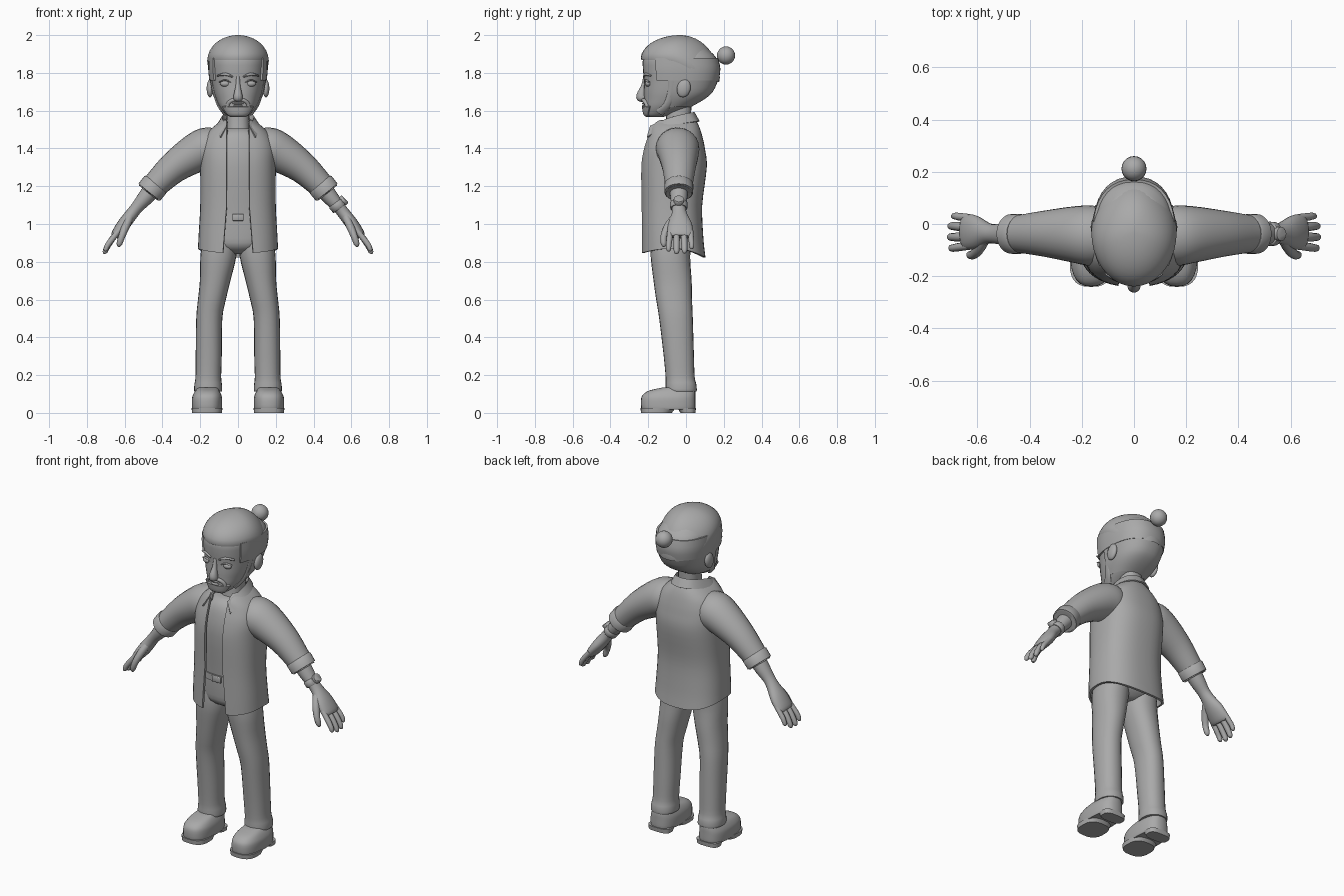
import bpy, bmesh, math
from mathutils import Vector, Matrix

GREY = bpy.data.materials.new("plain_grey")
GREY.diffuse_color = (0.4, 0.4, 0.4, 1)


def finish(name, bm, mirror=False, thick=0.0, bevel=0.0, recalc=True):
    if recalc:
        bmesh.ops.recalc_face_normals(bm, faces=bm.faces[:])
    me = bpy.data.meshes.new(name)
    bm.to_mesh(me)
    bm.free()
    ob = bpy.data.objects.new(name, me)
    bpy.context.collection.objects.link(ob)
    me.materials.append(GREY)
    if thick:
        m = ob.modifiers.new("thickness", 'SOLIDIFY')
        m.thickness, m.offset = thick, -1
    if bevel:
        m = ob.modifiers.new("bevel", 'BEVEL')
        m.width, m.segments = bevel, 2
    if mirror:
        m = ob.modifiers.new("mirror", 'MIRROR')
        m.use_mirror_merge = False
    bpy.ops.object.select_all(action='DESELECT')
    ob.select_set(True)
    bpy.context.view_layer.objects.active = ob
    for m in list(ob.modifiers):
        bpy.ops.object.modifier_apply(modifier=m.name)
    bpy.ops.object.shade_smooth_by_angle(angle=math.radians(45))
    return ob


def loft(name, rings, closed=True, **kw):
    """Skin a stack of equal rings; closed rings are capped."""
    bm = bmesh.new()
    vs = [[bm.verts.new(p) for p in r] for r in rings]
    n = len(vs[0])
    for lo, hi in zip(vs, vs[1:]):
        for j in range(n if closed else n - 1):
            k = (j + 1) % n
            bm.faces.new((lo[j], lo[k], hi[k], hi[j]))
    if closed:
        bm.faces.new(vs[0][::-1])
        bm.faces.new(vs[-1])
    return finish(name, bm, recalc=closed, **kw)


def spline(rows, k=3):
    """Catmull-Rom interpolation of number tuples."""
    out = []
    for i in range(len(rows) - 1):
        quad = (rows[max(i - 1, 0)], rows[i], rows[i + 1], rows[min(i + 2, len(rows) - 1)])
        for s in range(k):
            t = s / k
            out.append(tuple(0.5 * (2 * b + (c - a) * t + (2 * a - 5 * b + 4 * c - d) * t * t
                             + (3 * b - a - 3 * c + d) * t ** 3) for a, b, c, d in zip(*quad)))
    return out + [rows[-1]]


def spow(v, p):
    return math.copysign(abs(v) ** p, v)


def level(row, angles, p):
    """Horizontal ring: z, centre x, half width, front y, back y."""
    z, cx, w, yf, yb = row
    c, d = (yf + yb) / 2, (yb - yf) / 2
    return [Vector((cx + w * spow(math.sin(a), p), c - d * spow(math.cos(a), p), z)) for a in angles]


def arc(a0, a1, n):
    return [a0 + (a1 - a0) * i / n for i in range(n + 1)]


def stack(name, rows, n=28, p=0.85, k=3, **kw):
    return loft(name, [level(r, arc(0, 2 * math.pi, n)[:-1], p) for r in spline(rows, k)], **kw)


def tube(name, rows, n=16, k=3, **kw):
    """Tube along a path: x, y, z, radius in depth, radius across."""
    rows = spline(rows, k)
    pts = [Vector(r[:3]) for r in rows]
    rings = []
    for i, r in enumerate(rows):
        d = (pts[min(i + 1, len(pts) - 1)] - pts[max(i - 1, 0)]).normalized()
        a = Vector((0, 1, 0))
        a = (a - d * a.dot(d)).normalized()
        b = d.cross(a)
        rings.append([pts[i] + a * r[3] * math.cos(t) + b * r[4] * math.sin(t)
                      for t in arc(0, 2 * math.pi, n)[:-1]])
    return loft(name, rings, **kw)


def ball(name, loc, rad, rot=None, **kw):
    bm = bmesh.new()
    m = Matrix.Translation(loc) @ (rot or Matrix()) @ Matrix.Diagonal((*rad, 1))
    bmesh.ops.create_uvsphere(bm, u_segments=20, v_segments=12, radius=1, matrix=m)
    return finish(name, bm, **kw)


def box(name, loc, size, **kw):
    bm = bmesh.new()
    bmesh.ops.create_cube(bm, size=1, matrix=Matrix.Translation(loc) @ Matrix.Diagonal((*size, 1)))
    return finish(name, bm, **kw)


# Head and neck
HEAD = [(1.567, 0, .04, -.20, -.12), (1.58, 0, .062, -.215, -.08), (1.62, 0, .096, -.222, .02),
        (1.66, 0, .116, -.222, .09), (1.70, 0, .13, -.223, .135), (1.76, 0, .142, -.222, .163),
        (1.82, 0, .148, -.228, .172), (1.88, 0, .147, -.225, .16), (1.93, 0, .11, -.18, .11)]
stack("head", HEAD, n=36)
stack("neck", [(1.42, 0, .075, -.13, .03), (1.5, 0, .062, -.11, .025), (1.66, 0, .06, -.10, .03)], n=20)


def head_shell(name, rows, a0, a1, grow):
    rows = [(z, cx, w + grow, yf - grow, yb + grow) for z, cx, w, yf, yb in spline(rows)]
    loft(name, [level(r, arc(a0, a1, 26), .85) for r in rows], closed=False, thick=grow + .004)


# Hair, sideburns and beard hug the head
head_shell("hair", HEAD[5:8], .95, 2 * math.pi - .95, .010)
head_shell("back_hair", HEAD[2:6], 1.45, 2 * math.pi - 1.45, .007)
head_shell("chin_beard", HEAD[:3], -.85, .85, .011)
tube("sideburn", [(.142, -.065, 1.77, .03, .008), (.127, -.075, 1.70, .022, .008),
                  (.104, -.10, 1.63, .02, .008), (.075, -.14, 1.588, .025, .008)], n=10, mirror=True)
tube("moustache", [(0, -.226, 1.658, .011, .007), (.03, -.222, 1.655, .012, .01),
                   (.053, -.208, 1.635, .012, .011), (.055, -.2, 1.60, .012, .010)], n=10, mirror=True)

# Face details
tube("nose", [(0, -.216, 1.78, .01, .010), (0, -.224, 1.73, .014, .013),
              (0, -.236, 1.68, .027, .024), (0, -.232, 1.662, .024, .024),
              (0, -.225, 1.648, .006, .010)], n=14)
ball("eye", (.066, -.200, 1.743), (.029, .017, .017), mirror=True)
tube("eyelid", [(.036, -.212, 1.748, .006, .003), (.066, -.214, 1.762, .007, .004),
                (.098, -.197, 1.752, .006, .003)], n=8, mirror=True)
tube("eyebrow", [(.028, -.222, 1.779, .007, .005), (.066, -.214, 1.793, .007, .008),
                 (.108, -.188, 1.785, .007, .004)], n=8, mirror=True)
ball("upper_lip", (0, -.222, 1.638), (.03, .012, .006))
ball("lower_lip", (0, -.221, 1.624), (.026, .013, .007))
ball("ear", (.148, -.012, 1.718), (.018, .036, .048), Matrix.Rotation(-.25, 4, 'X'), mirror=True)

# Knitted hat with a turned-in sloping rim, and a bobble
def hat_ring(t, scale=1.0, drop=0.0):
    ring = []
    for a in arc(0, 2 * math.pi, 36)[:-1]:
        x, y = .164 * scale * math.sin(a), -.03 - .21 * scale * math.cos(a)
        s = min(max((y + .10) / .28, 0), 1)
        rim = 1.872 - .115 * s * s * (3 - 2 * s) + drop
        e = t * math.pi / 2
        ring.append(Vector((x * math.cos(e), -.03 + (y + .03) * math.cos(e),
                            rim + (2.0 - rim) * math.sin(e))))
    return ring

loft("hat", [hat_ring(0, .93, .02), hat_ring(0, .94, .002), hat_ring(0, .98, -.005)]
     + [hat_ring(t) for t in (.05, .15, .25, .35, .45, .55, .65, .75, .85, .94, .99)])
ball("hat_bobble", (0, .212, 1.892), (.048, .048, .048))

# Undershirt and trousers
stack("undershirt", [(1.0, 0, .172, -.195, .05), (1.06, 0, .172, -.197, .05), (1.3, 0, .17, -.215, .08),
                     (1.42, 0, .15, -.20, .07), (1.48, 0, .11, -.175, .05), (1.505, 0, .075, -.14, .03)])
stack("trouser_hips", [(.84, 0, .04, -.13, -.02), (.88, 0, .15, -.185, .03),
                       (.95, 0, .183, -.195, .05), (1.03, 0, .178, -.197, .055)])
stack("belt", [(1.015, 0, .182, -.203, .06), (1.055, 0, .18, -.203, .06)], k=1)
box("belt_buckle", (0, -.206, 1.035), (.06, .014, .036), bevel=.004)
stack("trouser_leg", [(.113, .158, .068, -.10, .052), (.118, .158, .074, -.108, .057),
                      (.15, .158, .073, -.108, .055), (.19, .157, .068, -.108, .046),
                      (.3, .155, .069, -.118, .042), (.5, .152, .069, -.142, .036),
                      (.6, .138, .074, -.158, .032), (.7, .121, .081, -.172, .03),
                      (.83, .104, .095, -.187, .022), (.93, .098, .088, -.185, .035)],
      n=24, p=.9, mirror=True)

# Shoes
stack("shoe", [(.018, .164, .077, -.232, .045), (.03, .164, .08, -.238, .05), (.075, .164, .08, -.238, .05),
               (.1, .163, .073, -.225, .05), (.12, .162, .062, -.19, .048), (.135, .16, .05, -.12, .045)],
      n=28, p=.75, mirror=True)
stack("shoe_sole", [(0, .164, .079, -.238, -.075), (.026, .164, .082, -.241, -.055)], k=1, p=.75, mirror=True)
stack("shoe_heel", [(0, .163, .07, -.03, .05), (.026, .163, .074, -.045, .053)], k=1, p=.65, mirror=True)

# Open overshirt with a curved hem
JACKET = [(.87, 0, .212, -.238, .103), (.95, 0, .208, -.238, .092), (1.1, 0, .2, -.238, .086),
          (1.3, 0, .2, -.24, .11), (1.4, 0, .198, -.225, .10), (1.47, 0, .172, -.203, .085),
          (1.515, 0, .13, -.19, .07), (1.55, 0, .08, -.165, .052)]
rings = []
for row in spline(JACKET, 4):
    gap = .06 + .02 * max(0, (1.1 - row[0]) / .23)
    a0 = math.asin((gap / row[2]) ** (1 / .8))
    ring = level(row, arc(a0, 2 * math.pi - a0, 40), .8)
    for v in ring:
        s = (v.y + .07) / .17
        v.z -= max(0, (1.05 - row[0]) / .18) * s * s * (.045 if s > 0 else .025)
    rings.append(ring)
loft("overshirt", rings, closed=False, thick=.013)

# Folded collar
def collar_edge(side):
    half = spline(side, 4)
    return [Vector(p) for p in half] + [Vector((-x, y, z)) for x, y, z in half[-2::-1]]

loft("collar", [collar_edge([(.095, -.208, 1.46), (.118, -.12, 1.512), (.105, -.02, 1.532), (.065, .05, 1.543), (0, .072, 1.545)]),
                collar_edge([(.06, -.19, 1.52), (.082, -.11, 1.555), (.08, -.03, 1.578), (.05, .028, 1.59), (0, .045, 1.593)]),
                collar_edge([(.052, -.175, 1.49), (.072, -.11, 1.53), (.07, -.03, 1.55), (.045, .015, 1.56), (0, .032, 1.56)])],
     closed=False, thick=.008)

# Sleeves with turned-up cuffs
tube("sleeve", [(.09, -.05, 1.412, .10, .09), (.16, -.045, 1.402, .115, .11), (.23, -.04, 1.372, .108, .103),
                (.345, -.037, 1.295, .088, .083), (.455, -.038, 1.188, .07, .066)], n=24, k=4, mirror=True)
tube("sleeve_cuff", [(.434, -.038, 1.213, .071, .069), (.438, -.038, 1.208, .077, .074),
                     (.47, -.038, 1.168, .076, .073), (.474, -.038, 1.163, .07, .067),
                     (.466, -.038, 1.173, .058, .055)], n=24, k=1, mirror=True)

# Forearm and hand
tube("forearm", [(.43, -.038, 1.215, .05, .05), (.49, -.038, 1.14, .045, .042), (.535, -.038, 1.088, .037, .033),
                 (.565, -.035, 1.05, .042, .033), (.605, -.032, .998, .064, .034),
                 (.642, -.03, .948, .068, .028), (.652, -.03, .932, .058, .02)], n=20, mirror=True)
FINGERS = [(.025, .03, .69, .868, .0135), (-.012, -.008, .702, .845, .0155),
           (-.05, -.05, .704, .842, .0155), (-.084, -.092, .70, .855, .0145)]
for i, (y0, y1, x, z, r) in enumerate(FINGERS):
    tube("finger_%d" % (i + 1), [(.63, y0, .965, r, r), (.668, (y0 + y1) / 2, .918, r * 1.1, r * 1.1),
                                 (x - .008, y1, z + .03, r, r), (x, y1, z + .008, r * .85, r * .85),
                                 (x, y1, z, r * .35, r * .35)], n=10, mirror=True)
tube("thumb", [(.575, -.06, 1.03, .025, .022), (.595, -.095, .985, .023, .021), (.615, -.117, .935, .018, .018),
               (.628, -.118, .895, .015, .015), (.632, -.116, .88, .006, .006)], n=12, mirror=True)

# Wristwatch on one wrist
tube("watch_strap", [(.515, -.038, 1.112, .043, .039), (.518, -.038, 1.108, .047, .043),
                     (.536, -.038, 1.086, .046, .042), (.539, -.038, 1.082, .042, .038)], n=20, k=1)
tube("watch_case", [(.548, -.038, 1.116, .027, .027), (.565, -.038, 1.13, .027, .027),
                    (.568, -.038, 1.133, .022, .022)], n=20, k=1)
